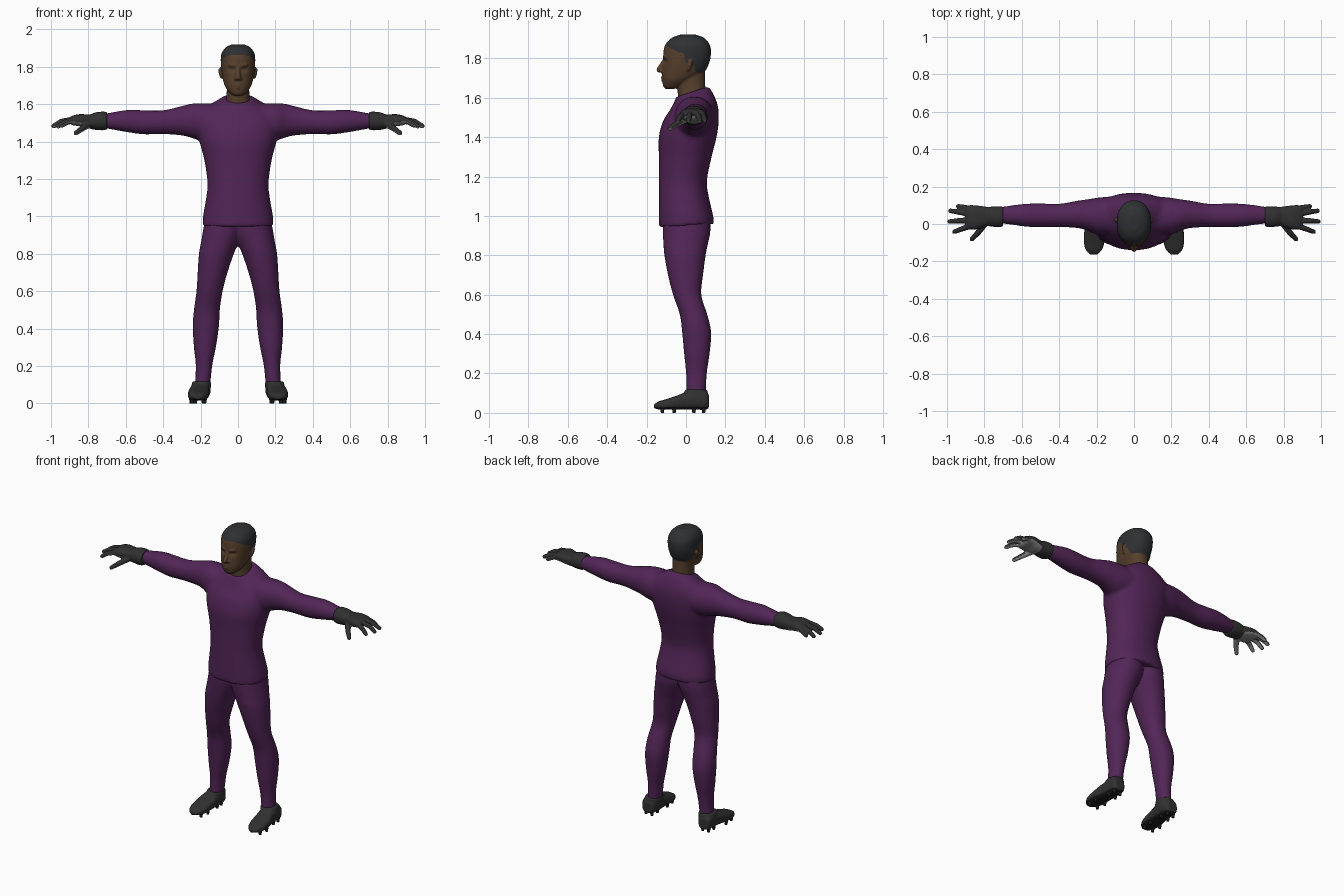
import bpy, bmesh, math
from mathutils import Vector


def material(name, rgb):
    m = bpy.data.materials.new(name)
    m.diffuse_color = (*rgb, 1)
    return m


PURPLE = material("purple cloth", (0.085, 0.019, 0.095))
SKIN = material("brown skin", (0.092, 0.050, 0.025))
HAIR = material("dark hair", (0.028, 0.030, 0.032))
BLACK = material("black leather", (0.030, 0.030, 0.030))
PALM = material("grey palm", (0.24, 0.24, 0.24))
SOLE = material("dark sole", (0.012, 0.012, 0.012))


def skin_rings(bm, rings):
    """Bridge a list of point rings and cap both ends."""
    vs = [[bm.verts.new(p) for p in r] for r in rings]
    n = len(vs[0])
    for a, b in zip(vs, vs[1:]):
        for i in range(n):
            j = (i + 1) % n
            bm.faces.new((a[i], a[j], b[j], b[i]))
    bm.faces.new(vs[0][::-1])
    bm.faces.new(vs[-1])


def spline(rows, steps=4):
    """Catmull-Rom refinement of the section table."""
    out = []
    for i in range(len(rows) - 1):
        p0, p1 = rows[max(i - 1, 0)], rows[i]
        p2, p3 = rows[i + 1], rows[min(i + 2, len(rows) - 1)]
        for k in range(steps):
            t = k / steps
            out.append([0.5 * (2 * b + (c - a) * t + (2 * a - 5 * b + 4 * c - d) * t * t
                               + (3 * b - a - 3 * c + d) * t ** 3)
                        for a, b, c, d in zip(p0, p1, p2, p3)])
    return out + [list(rows[-1])]


def loft(bm, axis, rows, side=1, power=2.2, n=32):
    """Rows: position on axis, low/high of the two other axes, optional tilt."""
    others = [i for i in range(3) if i != axis]
    rings = []
    for r in spline(rows):
        pos, a0, a1, b0, b1 = r[:5]
        tilt = r[5] if len(r) > 5 else 0
        ring = []
        for i in range(n):
            c, s = math.cos(math.tau * i / n), math.sin(math.tau * i / n)
            u = math.copysign(abs(c) ** (2 / power), c) * (a1 - a0) / 2
            v = math.copysign(abs(s) ** (2 / power), s) * (b1 - b0) / 2
            p = [0, 0, 0]
            p[axis] = pos + tilt * v
            p[others[0]], p[others[1]] = (a0 + a1) / 2 + u, (b0 + b1) / 2 + v
            p[0] *= side
            ring.append(p)
        rings.append(ring)
    skin_rings(bm, rings)


def tube(bm, pts, radii, side=1, n=12):
    """Round tube with rounded ends along a short path."""
    pts = [Vector((p[0] * side, p[1], p[2])) for p in pts]
    d0, d1 = (pts[0] - pts[1]).normalized(), (pts[-1] - pts[-2]).normalized()
    pts = [pts[0] + d0 * radii[0] * 0.7] + pts + [pts[-1] + d1 * radii[-1] * 0.7]
    radii = [radii[0] * 0.6] + list(radii) + [radii[-1] * 0.6]
    rings = []
    for i, (p, r) in enumerate(zip(pts, radii)):
        d = (pts[min(i + 1, len(pts) - 1)] - pts[max(i - 1, 0)]).normalized()
        u = d.cross(Vector((0.1, 0.2, 1))).normalized()
        v = d.cross(u)
        rings.append([p + r * (u * math.cos(math.tau * k / n) + v * math.sin(math.tau * k / n))
                      for k in range(n)])
    skin_rings(bm, rings)


def finish(name, bm, mats, voxel=None, smooth=3, rule=None, sculpt=None):
    """Make the object; optionally weld its pieces into one smooth skin."""
    bmesh.ops.recalc_face_normals(bm, faces=bm.faces)
    me = bpy.data.meshes.new(name)
    bm.to_mesh(me)
    bm.free()
    ob = bpy.data.objects.new(name, me)
    bpy.context.collection.objects.link(ob)
    if voxel:
        rm = ob.modifiers.new("weld", 'REMESH')
        rm.mode, rm.voxel_size = 'VOXEL', voxel
        sm = ob.modifiers.new("relax", 'SMOOTH')
        sm.factor, sm.iterations = 0.5, smooth
        dg = bpy.context.evaluated_depsgraph_get()
        ob.data = bpy.data.meshes.new_from_object(ob.evaluated_get(dg))
        ob.modifiers.clear()
    ob.data.materials.clear()
    for m in mats:
        ob.data.materials.append(m)
    if sculpt:
        for v in ob.data.vertices:
            sculpt(v.co)
    for p in ob.data.polygons:
        p.material_index = rule(p.center, p.normal) if rule else 0
    bpy.ops.object.select_all(action='DESELECT')
    ob.select_set(True)
    bpy.context.view_layer.objects.active = ob
    bpy.ops.object.shade_smooth_by_angle(angle=math.radians(50))
    return ob


# Shirt: trunk with tilted collar, plus both sleeves
bm = bmesh.new()
trunk = [(0.95, 0.190, -0.138, 0.140, 0.05), (1.0, 0.187, -0.138, 0.138, 0), (1.1, 0.170, -0.138, 0.115, 0),
         (1.18, 0.163, -0.138, 0.106, 0), (1.3, 0.180, -0.138, 0.130, 0), (1.4, 0.205, -0.138, 0.155, 0),
         (1.48, 0.215, -0.117, 0.166, 0), (1.54, 0.210, -0.088, 0.163, 0.1), (1.585, 0.165, -0.067, 0.145, 0.2),
         (1.615, 0.110, -0.056, 0.125, 0.3), (1.63, 0.085, -0.052, 0.110, 0.33)]
loft(bm, 2, [(z, -w, w, f, b, t) for z, w, f, b, t in trunk], n=48)
sleeve = [(0.1, -0.06, 0.15, 1.40, 1.60), (0.2, -0.055, 0.14, 1.405, 1.605), (0.25, -0.035, 0.132, 1.42, 1.602),
          (0.3, -0.022, 0.125, 1.432, 1.59), (0.4, -0.016, 0.108, 1.44, 1.567), (0.5, -0.018, 0.11, 1.438, 1.567),
          (0.58, -0.014, 0.108, 1.448, 1.57), (0.65, -0.004, 0.1, 1.46, 1.56), (0.73, 0.005, 0.088, 1.475, 1.545)]
for s in (1, -1):
    loft(bm, 0, sleeve, s, 2.1)
finish("shirt", bm, [PURPLE], 0.010, 5)

# Trousers: two legs meeting at the hips
bm = bmesh.new()
leg = [(0.99, -0.03, 0.175, -0.118, 0.122), (0.92, -0.025, 0.188, -0.118, 0.124), (0.86, -0.004, 0.198, -0.115, 0.112),
       (0.8, 0.022, 0.209, -0.110, 0.100), (0.7, 0.056, 0.216, -0.092, 0.087), (0.6, 0.082, 0.222, -0.066, 0.078),
       (0.5, 0.097, 0.236, -0.032, 0.108), (0.41, 0.102, 0.242, -0.020, 0.128), (0.3, 0.118, 0.236, -0.010, 0.120),
       (0.2, 0.138, 0.226, 0.000, 0.106), (0.08, 0.150, 0.232, 0.002, 0.100)]
for s in (1, -1):
    loft(bm, 2, leg, s, 2.1)
finish("trousers", bm, [PURPLE], 0.010, 4)

# Head: neck, skull, nose, lips and ears, with hair painted by a hairline rule
bm = bmesh.new()
loft(bm, 2, [(1.55, -0.075, 0.075, -0.035, 0.1), (1.62, -0.064, 0.064, -0.042, 0.1),
             (1.68, -0.060, 0.060, -0.045, 0.097), (1.75, -0.062, 0.062, -0.05, 0.095)])
skull = [(1.645, 0.025, -0.105, -0.06), (1.66, 0.045, -0.116, -0.01), (1.69, 0.067, -0.121, 0.035),
         (1.72, 0.078, -0.122, 0.08), (1.75, 0.085, -0.119, 0.107), (1.80, 0.091, -0.116, 0.124),
         (1.85, 0.092, -0.112, 0.126), (1.88, 0.084, -0.098, 0.114), (1.905, 0.063, -0.07, 0.09),
         (1.92, 0.03, -0.03, 0.05)]
loft(bm, 2, [(z, -w, w, f, b) for z, w, f, b in skull], n=40)
tube(bm, [(0, -0.108, 1.795), (0, -0.124, 1.765), (0, -0.137, 1.74)], [0.010, 0.012, 0.015])
for z in (1.702, 1.690):
    tube(bm, [(-0.02, -0.112, z), (0, -0.119, z), (0.02, -0.112, z)], [0.006, 0.009, 0.006])
for s in (1, -1):
    tube(bm, [(0.010, -0.126, 1.736), (0.018, -0.118, 1.737)], [0.010, 0.007], s)
    tube(bm, [(0.018, -0.110, 1.806), (0.045, -0.102, 1.810)], [0.011, 0.009], s)
    tube(bm, [(0.088, 0.012, 1.742), (0.092, 0.018, 1.765), (0.093, 0.024, 1.785)], [0.008, 0.012, 0.013], s)

HAIRLINE = [(-0.2, 1.868), (-0.1, 1.862), (-0.06, 1.842), (-0.012, 1.825), (0.0, 1.772),
            (0.036, 1.765), (0.05, 1.73), (0.2, 1.725)]


def hair_rule(c, normal):
    if abs(c.x) > 0.093 and c.z < 1.8:
        return 0
    for (y0, z0), (y1, z1) in zip(HAIRLINE, HAIRLINE[1:]):
        if y0 <= c.y < y1:
            return int(c.z > z0 + (z1 - z0) * (c.y - y0) / (y1 - y0))
    return 0


def press_eyes(co):
    if co.y < -0.05:
        d = (abs(co.x) - 0.033) ** 2 / 0.0004 + (co.z - 1.785) ** 2 / 0.00015
        co.y += 0.010 * math.exp(-d)


finish("head", bm, [SKIN, HAIR], 0.005, 3, hair_rule, press_eyes)

# Gloves: cuff, palm, four fingers and thumb
palm = [(0.77, 0.0, 0.09, 1.47, 1.54), (0.81, -0.018, 0.095, 1.472, 1.545), (0.85, -0.03, 0.1, 1.482, 1.546),
        (0.885, -0.026, 0.1, 1.487, 1.538), (0.9, -0.015, 0.092, 1.497, 1.53)]
fingers = [((0.88, 0.083, 1.512), (0.915, 0.090, 1.502), (0.942, 0.095, 1.485)),
           ((0.88, 0.054, 1.518), (0.94, 0.064, 1.506), (0.983, 0.071, 1.482)),
           ((0.88, 0.020, 1.518), (0.945, 0.017, 1.508), (0.988, 0.013, 1.482)),
           ((0.88, -0.012, 1.516), (0.93, -0.030, 1.502), (0.962, -0.042, 1.480)),
           ((0.80, 0.000, 1.490), (0.835, -0.048, 1.468), (0.868, -0.082, 1.444))]
for s, side in ((1, "left"), (-1, "right")):
    bm = bmesh.new()
    loft(bm, 0, [(0.70, -0.012, 0.092, 1.465, 1.556), (0.72, -0.017, 0.094, 1.460, 1.560),
                 (0.76, -0.014, 0.093, 1.462, 1.556), (0.79, -0.010, 0.09, 1.468, 1.545)], s)
    loft(bm, 0, palm, s, 2.6)
    for i, f in enumerate(fingers):
        tube(bm, f, [0.019, 0.016, 0.013] if i == 4 else [0.016, 0.0145, 0.0125], s)
    finish(side + "_glove", bm, [BLACK, PALM], 0.005, 3,
           lambda c, n: int(n.z < -0.3 and abs(c.x) > 0.79))

# Boots: shoe body with ankle collar and studded sole
boot = [(-0.163, 0.195, 0.235, 0.024, 0.042), (-0.14, 0.173, 0.257, 0.018, 0.058), (-0.10, 0.158, 0.268, 0.016, 0.070),
        (-0.04, 0.154, 0.266, 0.016, 0.090), (0.0, 0.153, 0.258, 0.016, 0.106), (0.06, 0.152, 0.252, 0.016, 0.113),
        (0.1, 0.160, 0.248, 0.016, 0.110), (0.116, 0.175, 0.235, 0.025, 0.09)]
for s, side in ((1, "left"), (-1, "right")):
    bm = bmesh.new()
    loft(bm, 1, boot, s, 2.8)
    loft(bm, 2, [(0.05, 0.148, 0.25, -0.02, 0.112), (0.09, 0.145, 0.25, -0.01, 0.112),
                 (0.118, 0.144, 0.243, -0.006, 0.108)], s)
    finish(side + "_boot", bm, [BLACK, SOLE], 0.006, 3, lambda c, n: int(n.z < -0.6 and c.z < 0.04))
    bm = bmesh.new()
    for x, y in ((0.185, -0.12), (0.245, -0.12), (0.178, -0.06), (0.25, -0.06), (0.18, 0.04),
                 (0.23, 0.04), (0.185, 0.09), (0.228, 0.09)):
        loft(bm, 2, [(0.0, x - 0.008, x + 0.008, y - 0.008, y + 0.008),
                     (0.026, x - 0.012, x + 0.012, y - 0.012, y + 0.012)], s, 2, 10)
    finish(side + "_studs", bm, [SOLE])
